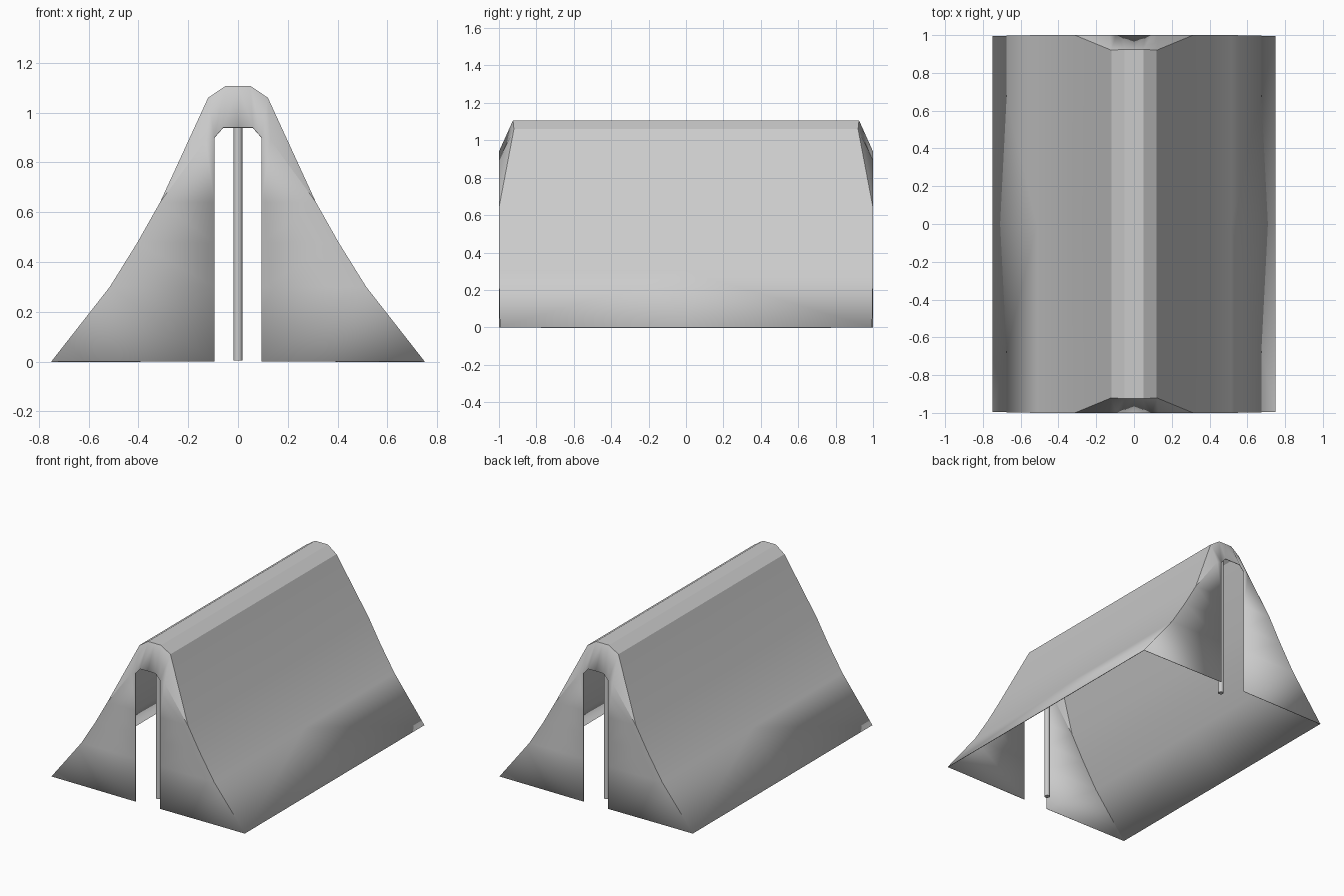
import bpy, bmesh
from mathutils import Vector

if "Cube" in bpy.data.objects:
    bpy.data.objects.remove(bpy.data.objects["Cube"])

# Canvas: one quarter (x >= 0, y <= 0), mirrored to the full tent
bm = bmesh.new()

def V(p):
    return bm.verts.new(p)

# roof outline at the front end, from hem to ridge, and its copy at mid length
end = [V(p) for p in [(.75, -.995, 0), (.515, -1, .30), (.405, -1, .477), (.313, -1, .64),
                      (.12, -.92, 1.06), (.05, -.925, 1.107), (0, -.925, 1.107)]]
mid = [V((v.co.x, 0, v.co.z)) for v in end]

# doorway edge, with the small arch at its top
door = [V((.095, -1, z)) for z in (0, .30, .477, .64, .90)]
arch = [V((.06, -1, .94)), V((0, -1, .94))]
shoulder = V((.13, -1, .89))

# roof panels
for i in range(6):
    bm.faces.new((end[i], mid[i], mid[i + 1], end[i + 1]))
# end wall
for i in range(3):
    bm.faces.new((door[i], end[i], end[i + 1], door[i + 1]))
bm.faces.new((door[3], end[3], shoulder, door[4]))
# sloped gable and hood over the doorway
bm.faces.new((end[3], end[4], shoulder))
bm.faces.new((door[4], shoulder, end[4]))
bm.faces.new((door[4], end[4], end[5], arch[0]))
bm.faces.new((arch[0], end[5], end[6], arch[1]))

# outward normals
bmesh.ops.recalc_face_normals(bm, faces=bm.faces)
bm.normal_update()
top = max(bm.faces, key=lambda f: f.calc_center_median().z)
if top.normal.z < 0:
    bmesh.ops.reverse_faces(bm, faces=bm.faces)

mesh = bpy.data.meshes.new("tent_canvas")
bm.to_mesh(mesh)
bm.free()
canvas = bpy.data.objects.new("tent_canvas", mesh)
bpy.context.collection.objects.link(canvas)
mirror = canvas.modifiers.new("Mirror", 'MIRROR')
mirror.use_axis = (True, True, False)
solid = canvas.modifiers.new("Cloth thickness", 'SOLIDIFY')
solid.thickness = .004
solid.offset = -1

bpy.context.view_layer.objects.active = canvas
canvas.select_set(True)
bpy.ops.object.shade_smooth_by_angle(angle=.5)

# Tent poles just inside each doorway
for name, y in (("front_pole", -.88), ("back_pole", .88)):
    bpy.ops.mesh.primitive_cylinder_add(vertices=10, radius=.018, depth=1.095,
                                        location=(0, y, .005 + 1.095 / 2))
    pole = bpy.context.object
    pole.name = name
    bpy.ops.object.shade_smooth_by_angle(angle=.8)
